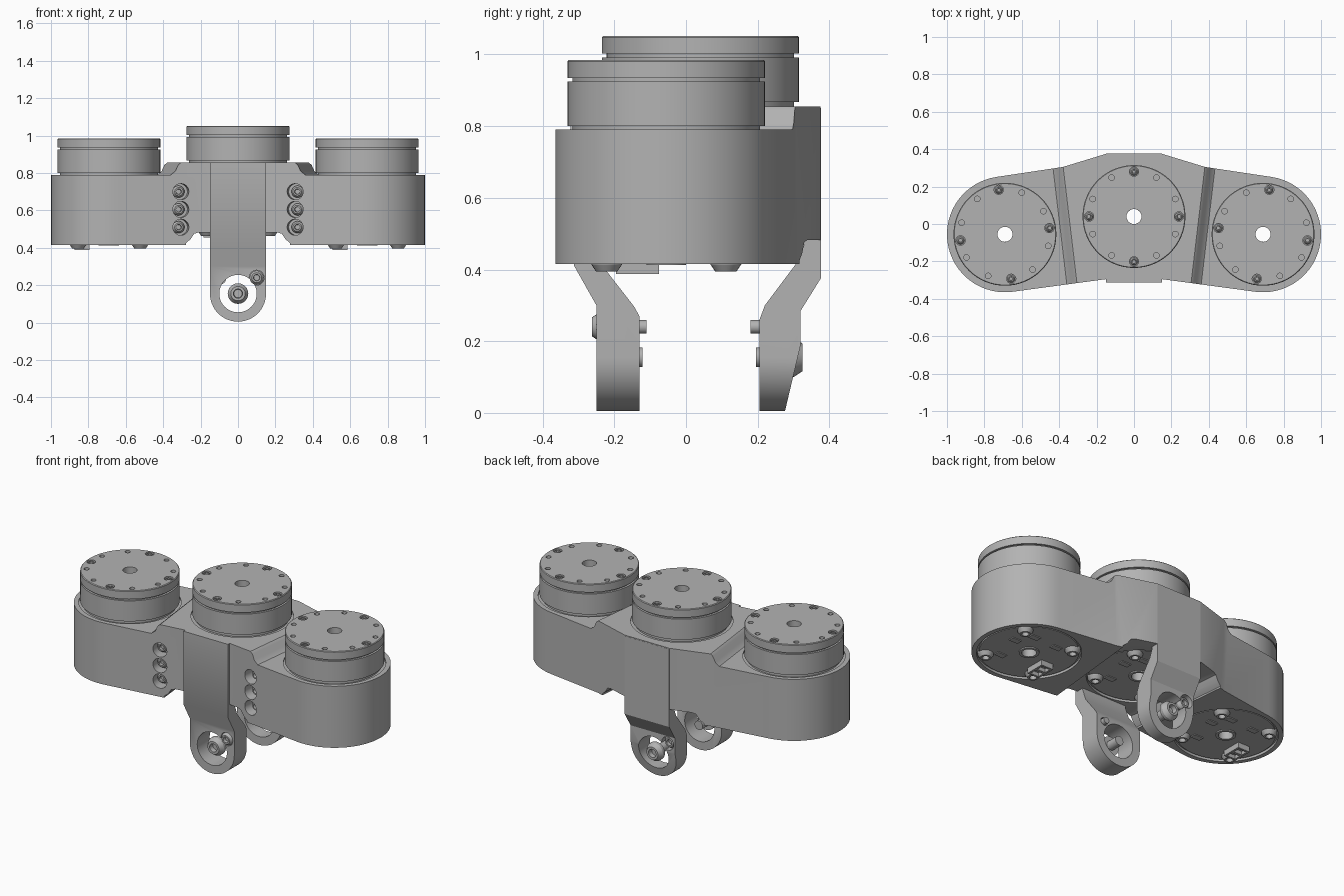
import bpy, bmesh, math
from mathutils import Vector, Matrix

cube = bpy.data.objects.get("Cube")
if cube:
    bpy.data.objects.remove(cube, do_unlink=True)

grey = bpy.data.materials.new("plain_grey")
grey.use_nodes = True
colour = (0.45, 0.45, 0.45, 1)
grey.diffuse_color = colour
grey.node_tree.nodes["Principled BSDF"].inputs["Base Color"].default_value = colour
parts = []


def loft(name, loops, closed=False):
    """Skin matching loops of points; cap the ends unless the skin closes on itself."""
    bm = bmesh.new()
    rings = [[bm.verts.new(p) for p in loop] for loop in loops]
    pairs = list(zip(rings, rings[1:]))
    if closed:
        pairs.append((rings[-1], rings[0]))
    else:
        bm.faces.new(rings[0])
        bm.faces.new(rings[-1])
    for a, b in pairs:
        for i in range(len(a)):
            j = (i + 1) % len(a)
            bm.faces.new((a[i], a[j], b[j], b[i]))
    bmesh.ops.recalc_face_normals(bm, faces=bm.faces)
    mesh = bpy.data.meshes.new(name)
    bm.to_mesh(mesh)
    bm.free()
    mesh.materials.append(grey)
    obj = bpy.data.objects.new(name, mesh)
    bpy.context.collection.objects.link(obj)
    parts.append(obj)
    return obj


def lathe(name, profile, at=(0, 0, 0), axis=(0, 0, 1), closed=False, n=48):
    """Turn (radius, height) pairs round an axis through a point."""
    turn = Vector((0, 0, 1)).rotation_difference(Vector(axis)).to_matrix().to_4x4()
    place = Matrix.Translation(at) @ turn
    ring = [(math.cos(2 * math.pi * i / n), math.sin(2 * math.pi * i / n)) for i in range(n)]
    return loft(name, [[place @ Vector((r * c, r * s, h)) for c, s in ring]
                       for r, h in profile], closed)


def rod(name, r, a, b, at=(0, 0, 0), axis=(0, 0, 1), n=32):
    return lathe(name, [(r, a), (r, b)], at, axis, n=n)


def cut(obj, tool, operation="DIFFERENCE"):
    mod = obj.modifiers.new("cut", "BOOLEAN")
    mod.object, mod.operation, mod.solver = tool, operation, "EXACT"
    bpy.context.view_layer.objects.active = obj
    bpy.ops.object.modifier_apply(modifier=mod.name)
    parts.remove(tool)
    bpy.data.objects.remove(tool, do_unlink=True)


def bolt(name, r, length, at, axis):
    """Button head with a socket; the head's top lies at the origin of the axis."""
    return lathe(name, [(r * .4, -r * .5), (r * .45, 0), (r * .7, 0), (r, -r * .45),
                        (r, -r * .8), (r * .5, -r * .8), (r * .5, -length)],
                 at, axis, n=24)


def polar(r, degrees):
    return r * math.cos(math.radians(degrees)), r * math.sin(math.radians(degrees))


# Housing: waisted outline with a round pod at each end
LIFT = 0.067
MOTORS = {"right": (-.69, -.055, 0, 8), "centre": (0, .04, LIFT, 0), "left": (.69, -.055, 0, -8)}
half = [(.15, -.295)]
for i in range(33):
    x, y = polar(.31, -98 + 180 * i / 32)
    half.append((.69 + x, -.055 + y))
half += [(.38, .305), (.15, .375)]
outline = half + [(-x, y) for x, y in reversed(half)]
housing = loft("housing", [[(x, y, z) for x, y in outline] for z in (.415, .855)])

# Lowered pod tops with ramps, running slightly askew
for s in (-1, 1):
    def ramp(shift, y):
        return [(s * (x + shift), y, z) for x, z in
                ((.30, .87), (.30, .855), (.315, .843), (.33, .81), (.355, .79), (1.2, .79), (1.2, .87))]
    cut(housing, loft("ramp_cutter", [ramp(-.005, -.4), ramp(.09, .4)]))

# Raised underside of the middle
def belly(widen, y):
    right = [(.28 + widen, .40), (.28 + widen, .425), (.255 + widen, .445), (.235 + widen, .475), (.21 + widen, .482)]
    return [(x, y, z) for x, z in right + [(-x, z) for x, z in reversed(right)]]
cut(housing, loft("belly_cutter", [belly(-.01, -.4), belly(.07, .4)]))

# Motor bores through the housing
for x, y, z, a in MOTORS.values():
    cut(housing, rod("bore_cutter", .283, .3, 1, (x, y, 0), n=64))

# Screw pockets on the front
for s in (-1, 1):
    for z in (.70, .605, .51):
        aim = Vector((-s * .12, -1, 0)).normalized()
        cut(housing, rod("pocket_cutter", .043, -.07, .1, (s * .305, -.32, z), aim))
        bolt("pocket_bolt", .032, .05, Vector((s * .312, -.32, z)) - aim * .035, aim)

# Motors: a drum, a grooved rotating cap and an open centre
PROFILE = [(.04, .42), (.27, .42), (.27, .43), (.2845, .43), (.2845, .782), (.262, .782),
           (.262, .80), (.275, .80), (.275, .925), (.262, .925), (.262, .935),
           (.275, .935), (.275, .981), (.271, .985), (.04, .985)]
for side, (x, y, lift, angle) in MOTORS.items():
    motor = lathe(side + "_motor", PROFILE, (x, y, lift), closed=True, n=64)
    top = lift + .985
    for quarter in range(0, 360, 90):
        # Cap screws in counterbores, and plain holes between them
        for offset, r in ((0, .025), (23, .015), (60, .015)):
            # Hole pattern mirrors about each axis
            turn = quarter + angle + (90 - offset if offset and quarter % 180 else offset)
            if offset and quarter % 180:
                turn = quarter + angle + (30 if offset == 60 else 67)
            px, py = polar(.24, turn)
            cut(motor, rod("hole_cutter", r, -.02, .02, (x + px, y + py, top), n=16))
            if not offset:
                bolt("cap_screw", .021, .03, (x + px, y + py, top - .003), (0, 0, 1))
        # Mounting screws under the motor
        px, py = polar(.235, quarter + 45)
        bolt("mounting_screw", .043, .06, (x + px, y + py, lift + .395), (0, 0, -1))


def box(name, centre, size):
    cx, cy, cz = centre
    sx, sy, sz = (v / 2 for v in size)
    return loft(name, [[(cx + i * sx, cy + j * sy, cz + k * sz) for i, j in
                        ((-1, -1), (1, -1), (1, 1), (-1, 1))] for k in (-1, 1)])


# Cable sockets and small components on the motor undersides
for side, (x, y, lift, angle) in MOTORS.items():
    at = (x - .145, y - .08, lift + .41)
    socket = box(side + "_socket", at, (.08, .12, .045))
    for s in (-1, 1):
        cut(socket, box("socket_cutter", (at[0], at[1] + s * .028, at[2] - .02), (.055, .04, .04)))
    for dx, dy in ((.08, .14), (.14, .05), (-.08, .13), (.1, -.12)):
        box("circuit_part", (x + dx, y + dy, lift + .419), (.06, .035, .008))
    lathe(side + "_hub", [(.04, .422), (.04, .413), (.055, .413), (.055, .422)],
          (x, y, lift), closed=True)


# Legs: a bent side profile trimmed to a round-ended strap
def leg(name, profile, pin_x, facing):
    obj = loft(name, [[(x, y, z) for y, z in profile] for x in (-.2, .2)])
    foot = [(x, z + .155) for x, z in (polar(.15, 180 + 180 * i / 32) for i in range(33))]
    strap = foot + [(.15, .9), (-.15, .9)]
    cut(obj, loft("strap_cutter", [[(x, y, z) for x, z in strap] for y in (-.5, .5)]), "INTERSECT")
    cut(obj, rod("eye_cutter", .1, -.6, .6, (0, 0, .155), (0, 1, 0), n=48))
    outer, tip, small_outer, small_tip = (
        (.238, .122, .262, .11) if facing < 0 else (.325, .195, .305, .18))
    axis = (0, facing, 0)
    cut(obj, rod("pin_cutter", .04, small_outer - .05, .5, (pin_x, 0, .24), axis))
    cut(obj, rod("pin_bore_cutter", .023, 0, .5, (pin_x, 0, .24), axis))
    bolt(name + "_pivot_bolt", .055, outer - tip, (0, facing * outer, .155), axis)
    bolt(name + "_pin", .038, small_outer - small_tip, (pin_x, facing * small_outer, .24), axis)


leg("front_leg", [(-.312, .855), (-.312, .41), (-.25, .30), (-.25, 0), (-.13, 0), (-.13, .27),
                  (-.145, .297), (-.225, .40), (-.25, .47), (-.25, .855)], .1, -1)
leg("back_leg", [(.376, .85), (.376, .375), (.32, .285), (.32, .19), (.275, 0), (.205, 0),
                 (.205, .26), (.22, .30), (.31, .42), (.33, .47), (.33, .85)], -.1, 1)

# Smooth the round walls, keep the edges crisp
bpy.ops.object.select_all(action="DESELECT")
for obj in parts:
    obj.select_set(True)
bpy.context.view_layer.objects.active = housing
bpy.ops.object.shade_smooth_by_angle(angle=math.radians(30))
